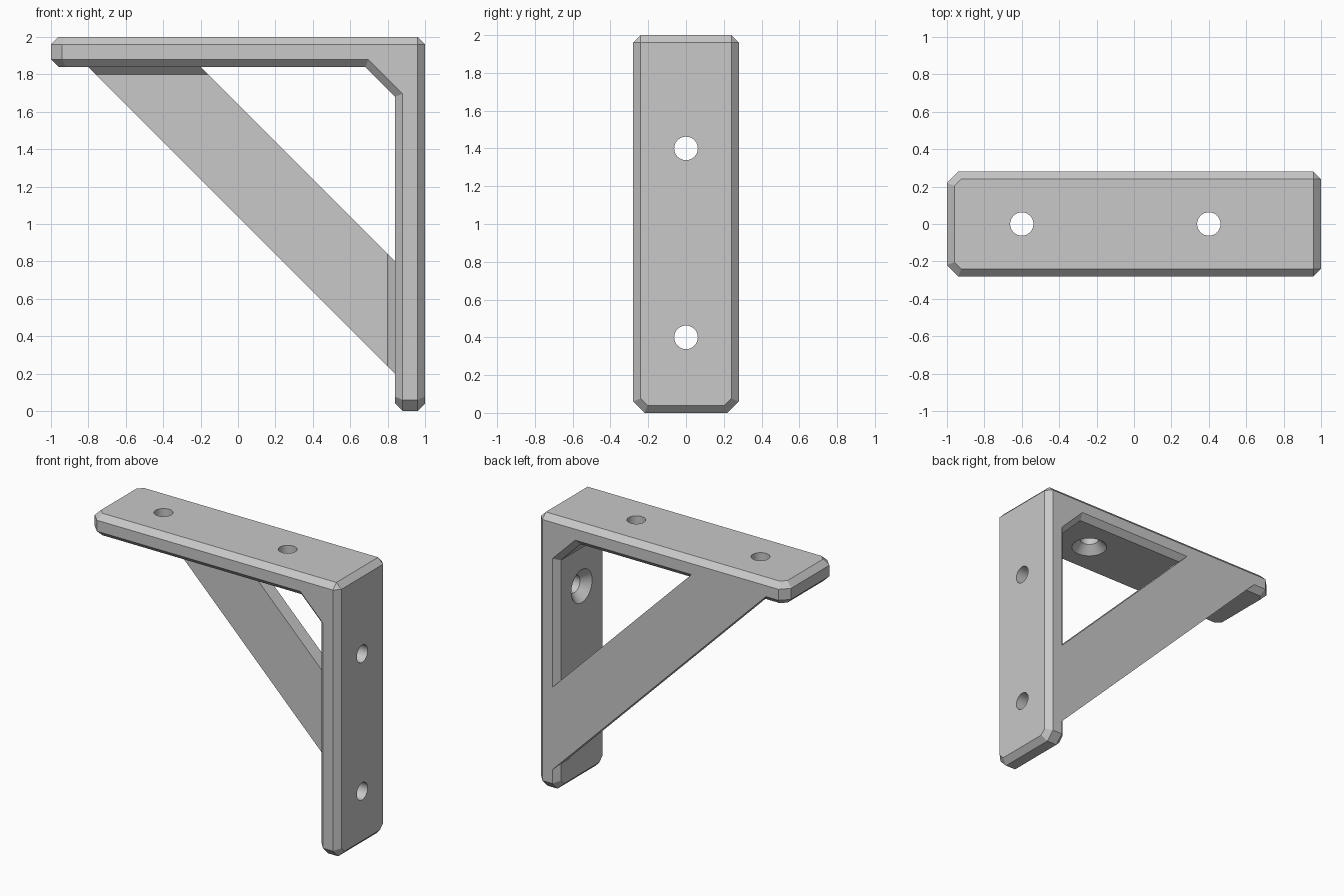
import bpy, bmesh, math
from mathutils import Matrix, Vector

cube = bpy.data.objects.get("Cube")
if cube:
    bpy.data.objects.remove(cube, do_unlink=True)

# Single grey finish
grey = bpy.data.materials.new("light_grey")
grey.use_nodes = True
colour = (0.58, 0.58, 0.58, 1)
grey.diffuse_color = colour
grey.node_tree.nodes["Principled BSDF"].inputs["Base Color"].default_value = colour

HALF = 0.28      # half width of the plates
T = 0.16         # plate thickness
CHAMFER = 0.04


def make_object(name, bm):
    bmesh.ops.recalc_face_normals(bm, faces=bm.faces)
    mesh = bpy.data.meshes.new(name)
    bm.to_mesh(mesh)
    bm.free()
    mesh.materials.append(grey)
    ob = bpy.data.objects.new(name, mesh)
    bpy.context.collection.objects.link(ob)
    return ob


def loft(bm, rings):
    """Join matching rings of points into a closed solid."""
    loops = [[bm.verts.new(p) for p in ring] for ring in rings]
    for a, b in zip(loops, loops[1:]):
        for i in range(len(a)):
            j = (i + 1) % len(a)
            bm.faces.new((a[i], a[j], b[j], b[i]))
    bm.faces.new(loops[0])
    bm.faces.new(loops[-1])


def bevel(bm, edges, width):
    bmesh.ops.bevel(bm, geom=edges, offset=width, offset_type='OFFSET',
                    segments=1, profile=0.5, affect='EDGES')


# L-shaped plates with a gusset in the inner corner
profile = [(-1, 2 - T), (-1, 2), (1, 2), (1, 0), (1 - T, 0),
           (1 - T, 1.68), (0.68, 2 - T)]
bm = bmesh.new()
loft(bm, [[(x, y, z) for x, z in profile] for y in (-HALF, HALF)])
bmesh.ops.recalc_face_normals(bm, faces=bm.faces)


def at_plate_end(edge):
    a, b = (v.co for v in edge.verts)
    same_side = abs(a.y - b.y) < 0.01
    return same_side and (max(a.x, b.x) < -0.99 or max(a.z, b.z) < 0.01)


# Clipped corners on the free ends, then a chamfer on every square edge
bevel(bm, [e for e in bm.edges if at_plate_end(e)], 0.06)
bm.normal_update()
bevel(bm, [e for e in bm.edges if e.calc_face_angle(0) > 1.0], CHAMFER)
plates = make_object("corner_plates", bm)

# Countersunk screw holes, wide on the inner side
bm = bmesh.new()
hole = [(0.0625, -0.05), (0.0625, 0.1025), (0.12, T), (0.12, T + 0.05)]
down = Matrix.Rotation(math.pi, 4, 'X')
inward = Matrix.Rotation(-math.pi / 2, 4, 'Y')
spots = [((-0.6, 0, 2), down), ((0.4, 0, 2), down),
         ((1, 0, 1.4), inward), ((1, 0, 0.4), inward)]
SIDES = 32
for place, turn in spots:
    rings = []
    for r, depth in hole:
        angles = [2 * math.pi * i / SIDES for i in range(SIDES)]
        rings.append([Vector(place) + turn @ Vector((r * math.cos(a), r * math.sin(a), depth))
                      for a in angles])
    loft(bm, rings)
cutter = make_object("screw_hole_cutter", bm)
cutter.hide_render = True

cut = plates.modifiers.new("screw_holes", 'BOOLEAN')
cut.operation = 'DIFFERENCE'
cut.solver = 'EXACT'
cut.object = cutter
bpy.ops.object.select_all(action='DESELECT')
bpy.context.view_layer.objects.active = plates
plates.select_set(True)
bpy.ops.object.modifier_apply(modifier=cut.name)
bpy.data.objects.remove(cutter, do_unlink=True)
bpy.ops.object.shade_smooth_by_angle(angle=math.radians(30))

# Diagonal brace along the back edge, flaring where it meets the plates
BRACE_FRONT = 0.18
FLARE = BRACE_FRONT - CHAMFER
section = [(-0.86, HALF), (-0.86, FLARE), (-0.8, FLARE), (-0.76, BRACE_FRONT),
           (0.8, BRACE_FRONT), (0.84, FLARE), (0.9, FLARE), (0.9, HALF)]
lower = [(x, y, 1.04 - x) for x, y in section]
upper = [(x + 0.6, y, z) if x < 0 else (x, y, z + 0.6) for x, y, z in lower]
bm = bmesh.new()
loft(bm, [lower, upper])
make_object("diagonal_brace", bm)
